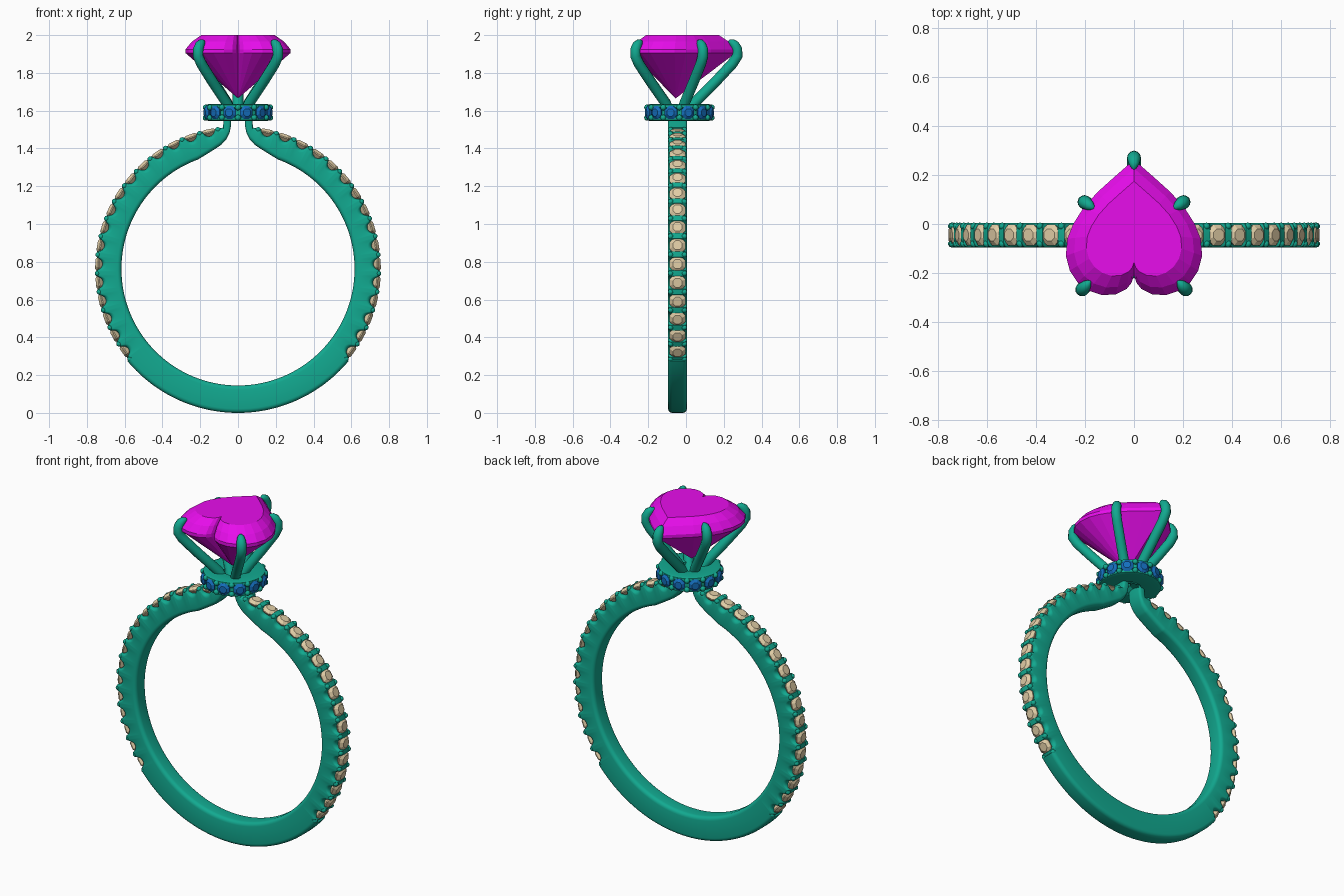
import bpy, bmesh, math
from mathutils import Vector, Matrix

if "Cube" in bpy.data.objects:
    bpy.data.objects.remove(bpy.data.objects["Cube"])

BAND_Y, CZ = -0.045, 0.762          # ring centre
HALO = Vector((0, -0.035, 1.59))


def material(name, color):
    m = bpy.data.materials.new(name)
    m.diffuse_color = (*color, 1)
    m.use_nodes = True
    m.node_tree.nodes["Principled BSDF"].inputs["Base Color"].default_value = m.diffuse_color
    return m


METAL = material("teal_metal", (0.006, 0.40, 0.28))
PINK = material("magenta_gem", (0.80, 0.004, 0.83))
TAN = material("tan_stone", (0.75, 0.61, 0.38))
BLUE = material("blue_stone", (0.007, 0.156, 0.51))


def finish(name, bm, mat, smooth=None, mirror=False):
    bmesh.ops.recalc_face_normals(bm, faces=bm.faces)
    me = bpy.data.meshes.new(name)
    bm.to_mesh(me)
    bm.free()
    ob = bpy.data.objects.new(name, me)
    bpy.context.collection.objects.link(ob)
    me.materials.append(mat)
    if smooth:
        bpy.ops.object.select_all(action='DESELECT')
        ob.select_set(True)
        bpy.context.view_layer.objects.active = ob
        bpy.ops.object.shade_smooth_by_angle(angle=math.radians(smooth))
    if mirror:
        ob.modifiers.new("mirror", 'MIRROR').use_axis[0] = True
    return ob


def skin(bm, rings, closed=False):
    """Join rings of points with quads, return vertex rings."""
    vs = [[bm.verts.new(p) for p in r] for r in rings]
    pairs = list(zip(vs, vs[1:])) + ([(vs[-1], vs[0])] if closed else [])
    for a, b in pairs:
        n = len(a)
        for i in range(n):
            bm.faces.new((a[i], a[(i + 1) % n], b[(i + 1) % n], b[i]))
    return vs


def add_brilliant(bm, pos, out, r, crown, depth, n=8):
    """Small round stone: table, crown, girdle and pointed pavilion."""
    rot = out.to_track_quat('Z', 'Y')
    ring = lambda k, z: [pos + rot @ Vector((k * r * math.cos((i + .5) * math.tau / n),
                                             k * r * math.sin((i + .5) * math.tau / n), z)) for i in range(n)]
    vs = skin(bm, [ring(0.58, crown), ring(1, 0), ring(1, -0.006), ring(0.15, -depth)])
    bm.faces.new(vs[0])
    bm.faces.new(vs[-1])


def add_bead(bm, pos, r):
    bmesh.ops.create_icosphere(bm, subdivisions=2, radius=r, matrix=Matrix.Translation(pos))


def polar(deg, r):
    a = math.radians(deg)
    return Vector((r * math.cos(a), CZ + r * math.sin(a)))


# ---- band: half shank swept from the bottom to the shoulder, then mirrored
FIRST, STEP, COUNT = -36.0, 7.6, 16
STONE_ANGLES = [FIRST + STEP * i for i in range(COUNT)]
SHOULDER = [(70, .211, 1.342), (74, .168, 1.368), (78, .125, 1.395),
            (81, .09, 1.418), (84, .062, 1.447)]


def inner_point(deg):
    if deg <= 70:
        return polar(deg, 0.617)
    for (a, x, z), (b, x2, z2) in zip(SHOULDER, SHOULDER[1:]):
        if deg <= b + 1e-6:
            return Vector((x, z)).lerp(Vector((x2, z2)), (deg - a) / (b - a))
    return Vector(SHOULDER[-1][1:])


def outer_point(deg):
    if deg < FIRST - STEP * 0.5:
        return polar(deg, 0.762)
    s = min(abs(deg - a) for a in STONE_ANGLES) * math.radians(1) * 0.75
    dip = 0.034 * math.sqrt(max(0, 1 - (s / 0.032) ** 2))   # scallop under each stone
    return polar(deg, 0.752 - dip)


def band_section(pi, po, hw=0.05, c=0.022):
    d = po - pi
    L = d.length
    d.normalize()
    pts = []
    for k, (u0, v0) in enumerate(((L - c, hw - c), (c, hw - c), (c, c - hw), (L - c, c - hw))):
        for j in range(5):
            a = math.radians(90 * k + 22.5 * j)
            q = pi + d * (u0 + c * math.cos(a))
            pts.append((q.x, BAND_Y + v0 + c * math.sin(a), q.y))
    return pts


angles = [-90 + 2.5 * i for i in range(21)]
angles += [-39.85, -39.75] + [FIRST - STEP / 2 + 0.1 + STEP / 14 * i for i in range(1, 14 * COUNT)] + [84]
sections = [band_section(inner_point(a), outer_point(a)) for a in angles]
for pi, po in (((.044, 1.485), (.078, 1.53)), ((.037, 1.52), (.077, 1.545)), ((.035, 1.56), (.077, 1.565))):
    sections.append(band_section(Vector(pi), Vector(po), 0.05, 0.015))
bm = bmesh.new()
rings = skin(bm, sections)
bm.faces.new(rings[-1])
finish("band", bm, METAL, 40, True)

# ---- pave stones and shared beads along the band
stones, beads = bmesh.new(), bmesh.new()
for i, deg in enumerate(STONE_ANGLES):
    p = polar(deg, 0.742)
    out = Vector((math.cos(math.radians(deg)), 0, math.sin(math.radians(deg))))
    add_brilliant(stones, Vector((p.x, BAND_Y, p.y)), out, 0.046, 0.014, 0.04)
for i in range(COUNT + 1):
    p = polar(FIRST + STEP * (i - 0.5), 0.744)
    for s in (-1, 1):
        add_bead(beads, (p.x, BAND_Y + s * 0.036, p.y), 0.015)
finish("band_stones", stones, TAN, None, True)
finish("band_beads", beads, METAL, 60, True)

# ---- halo collar under the main gem
profile = [(.06, -.04), (.06, .035), (.155, .045), (.170, .040), (.172, .026), (.158, .018),
           (.158, -.018), (.172, -.026), (.170, -.040), (.155, -.045)]
N = 72
bm = bmesh.new()
skin(bm, [[HALO + Vector((r * math.cos(math.tau * i / N), r * math.sin(math.tau * i / N), z))
           for r, z in profile] for i in range(N)], closed=True)
finish("halo", bm, METAL, 35)

stones, beads = bmesh.new(), bmesh.new()
for i in range(12):
    a, b = math.radians(30 * i + 15), math.radians(30 * i)
    out = Vector((math.cos(a), math.sin(a), 0))
    add_brilliant(stones, HALO + out * 0.172, out, 0.037, 0.012, 0.03)
    for z in (-.027, .027):
        add_bead(beads, HALO + Vector((.171 * math.cos(b), .171 * math.sin(b), z)), 0.016)
finish("halo_stones", stones, BLUE)
finish("halo_beads", beads, METAL, 60)

# ---- heart-cut main gem: right half outline from cleft to tip
half = [(0, -.21), (.010, -.240), (.030, -.265), (.075, -.287), (.130, -.290), (.185, -.272),
        (.230, -.238), (.262, -.190), (.278, -.13), (.272, -.06), (.248, 0), (.205, .068),
        (.147, .132), (.080, .192), (0, .262)]
outline = half + [(-x, y) for x, y in half[-2:0:-1]]
bm = bmesh.new()
n = len(outline)
heart = lambda k, z: [(x * k, -.03 + (y + .03) * k, z) for x, y in outline]
rings = skin(bm, [heart(0.70, 2.0), heart(0.88, 1.965), heart(1, 1.925), heart(1, 1.905)])
bm.faces.new(rings[0])
tip = bm.verts.new((0, -.055, 1.665))
for i in range(n):
    bm.faces.new((rings[-1][i], rings[-1][(i + 1) % n], tip))
finish("heart_gem", bm, PINK)

# ---- five claw prongs
centre = Vector((0, -.045, 0))
for k, (x, y) in enumerate(((0, .272), (.203, .09), (-.203, .09), (.212, -.268), (-.212, -.268))):
    arm = Vector((x, y, 0)) - centre
    inward = -arm.normalized()
    at = lambda f, z, d=0: centre + arm * f + inward * d + Vector((0, 0, z))
    path = [(at(.13, 1.56), 1), (at(.28, 1.64), 1), (at(.64, 1.755), 1), (at(.92, 1.85), 1),
            (at(1, 1.89), 1), (at(1, 1.925, .002), 1), (at(1, 1.948, .014), .9),
            (at(1, 1.961, .03), .7), (at(1, 1.966, .044), .35), (at(1, 1.967, .05), .05)]
    cu = bpy.data.curves.new("prong", 'CURVE')
    cu.dimensions = '3D'
    cu.bevel_depth = 0.028
    cu.bevel_resolution = 4
    cu.use_fill_caps = True
    sp = cu.splines.new('POLY')
    sp.points.add(len(path) - 1)
    for pt, (co, r) in zip(sp.points, path):
        pt.co = (*co, 1)
        pt.radius = r
    sp.use_smooth = True
    cu.materials.append(METAL)
    bpy.context.collection.objects.link(bpy.data.objects.new(f"prong_{k + 1}", cu))
